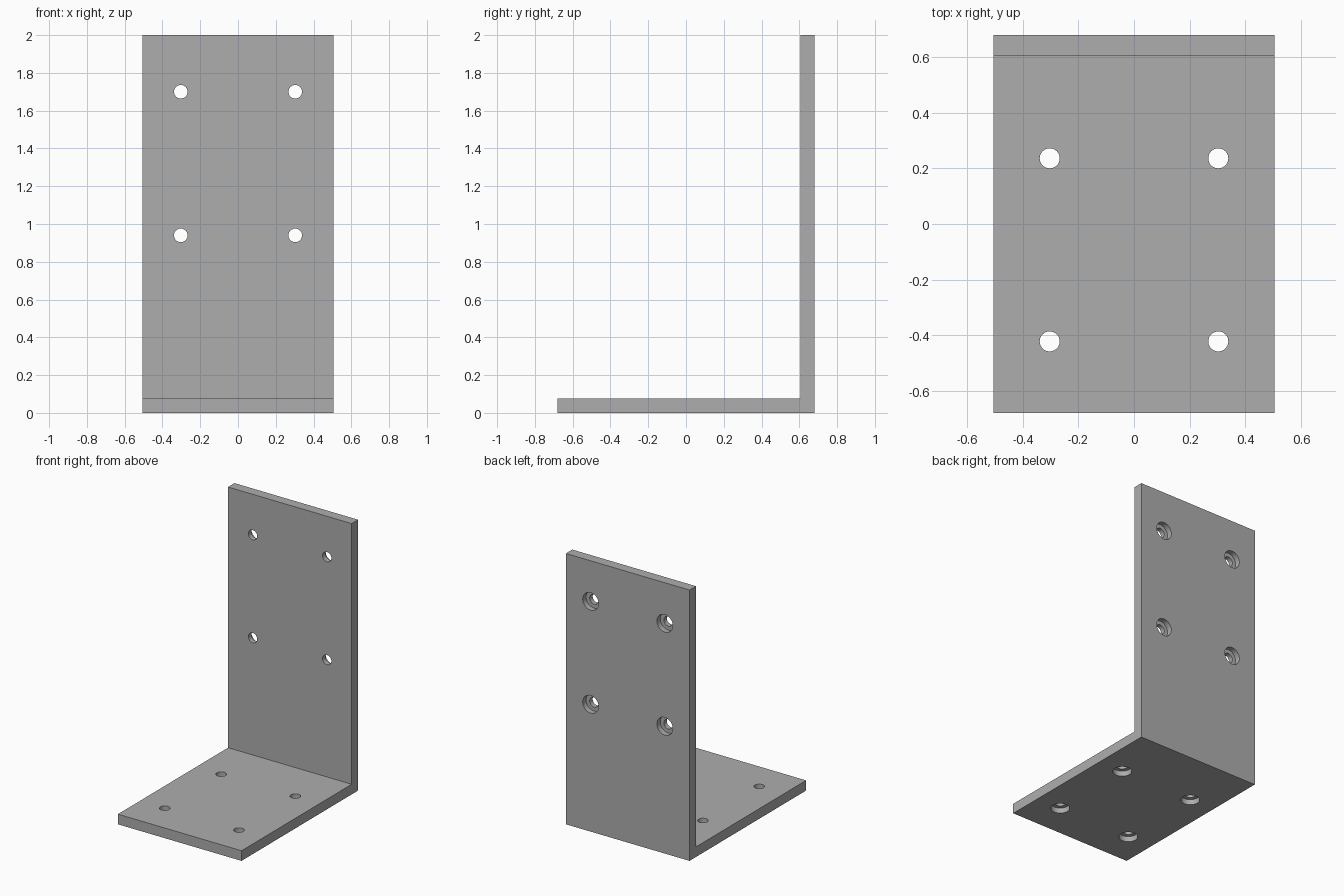
import bpy, bmesh, math
from mathutils import Matrix, Vector

if "Cube" in bpy.data.objects:
    bpy.data.objects.remove(bpy.data.objects["Cube"])

W, D, H, T = 0.505, 0.68, 2.0, 0.075   # half width, half depth, height, thickness
HOLE_R, BORE_R, BORE_DEPTH = 0.036, 0.065, 0.04


def make_object(name, bm):
    bmesh.ops.recalc_face_normals(bm, faces=bm.faces)
    mesh = bpy.data.meshes.new(name)
    bm.to_mesh(mesh)
    bm.free()
    obj = bpy.data.objects.new(name, mesh)
    bpy.context.collection.objects.link(obj)
    return obj


def add_stepped_plug(bm, matrix, sides=32):
    """Counterbored hole shape: wide at local z = 0, narrow further in."""
    profile = [(BORE_R, -0.02), (BORE_R, BORE_DEPTH),
               (HOLE_R, BORE_DEPTH), (HOLE_R, T + 0.02)]
    rings = []
    for r, z in profile:
        rings.append([bm.verts.new(matrix @ Vector((
            r * math.cos(2 * math.pi * i / sides),
            r * math.sin(2 * math.pi * i / sides), z))) for i in range(sides)])
    for a, b in zip(rings, rings[1:]):
        for i in range(sides):
            j = (i + 1) % sides
            bm.faces.new((a[i], a[j], b[j], b[i]))
    bm.faces.new(rings[0])
    bm.faces.new(rings[-1])


# L-shaped bracket, extruded along x
bm = bmesh.new()
section = [(-D, 0), (D, 0), (D, H), (D - T, H), (D - T, T), (-D, T)]
face = bm.faces.new([bm.verts.new((-W, y, z)) for y, z in section])
ext = bmesh.ops.extrude_face_region(bm, geom=[face])
bmesh.ops.translate(bm, vec=(2 * W, 0, 0),
                    verts=[v for v in ext["geom"] if isinstance(v, bmesh.types.BMVert)])
bracket = make_object("angle_bracket", bm)

# Counterbored screw holes, bored from the underside and from the back
bm = bmesh.new()
for x in (-0.303, 0.303):
    for y in (-0.422, 0.236):
        add_stepped_plug(bm, Matrix.Translation((x, y, 0)))
    for z in (0.94, 1.70):
        add_stepped_plug(bm, Matrix.Translation((x, D, z)) @ Matrix.Rotation(math.pi / 2, 4, 'X'))
cutter = make_object("hole_cutter", bm)
cutter.hide_render = True

mod = bracket.modifiers.new("holes", 'BOOLEAN')
mod.operation = 'DIFFERENCE'
mod.solver = 'EXACT'
mod.object = cutter
bpy.context.view_layer.objects.active = bracket
bracket.select_set(True)
bpy.ops.object.modifier_apply(modifier=mod.name)
bpy.data.objects.remove(cutter)

# Colour and shading
grey = bpy.data.materials.new("plain_grey")
grey.diffuse_color = (0.42, 0.42, 0.42, 1)
grey.use_nodes = True
grey.node_tree.nodes["Principled BSDF"].inputs["Base Color"].default_value = grey.diffuse_color
bracket.data.materials.clear()
bracket.data.materials.append(grey)
bpy.ops.object.shade_smooth_by_angle(angle=math.radians(30))
